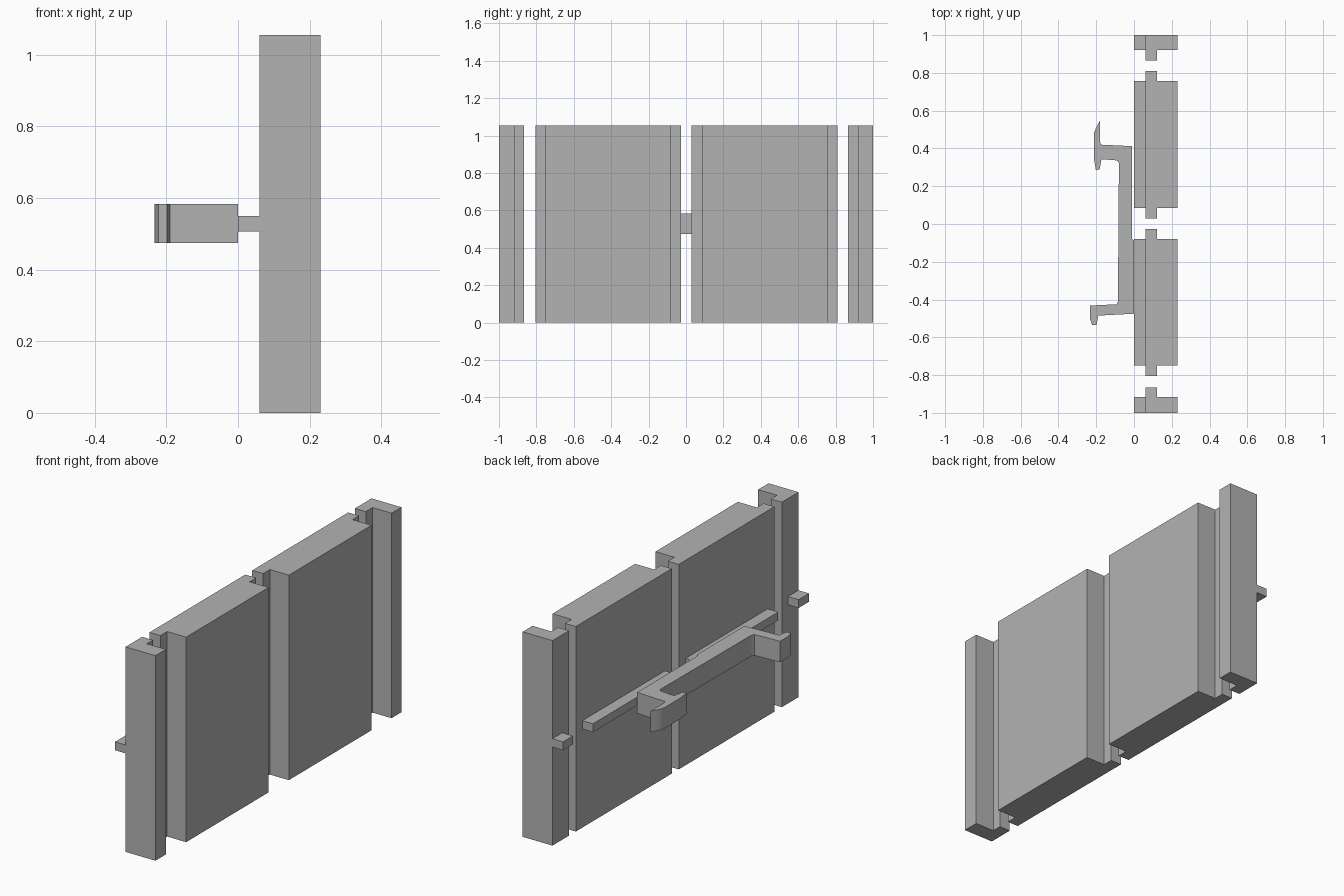
import bpy
import bmesh

cube = bpy.data.objects.get("Cube")
if cube:
    bpy.data.objects.remove(cube, do_unlink=True)

grey = bpy.data.materials.new("plain_grey")
grey.use_nodes = True
grey.diffuse_color = (0.45, 0.45, 0.45, 1)
grey.node_tree.nodes["Principled BSDF"].inputs["Base Color"].default_value = (0.45, 0.45, 0.45, 1)

HEIGHT = 1.055
BACK, TONGUE, FACE = 0.06, 0.122, 0.23


def extrude(name, outline, z0, z1):
    """Raise a flat outline into a solid."""
    bm = bmesh.new()
    base = bm.faces.new([bm.verts.new((x, y, z0)) for x, y in outline])
    top = bmesh.ops.extrude_face_region(bm, geom=[base])["geom"]
    verts = [v for v in top if isinstance(v, bmesh.types.BMVert)]
    bmesh.ops.translate(bm, verts=verts, vec=(0, 0, z1 - z0))
    bmesh.ops.recalc_face_normals(bm, faces=bm.faces)
    mesh = bpy.data.meshes.new(name)
    bm.to_mesh(mesh)
    bm.free()
    mesh.materials.append(grey)
    obj = bpy.data.objects.new(name, mesh)
    bpy.context.collection.objects.link(obj)
    return obj


def slab(name, low, high, tongue_low, tongue_high):
    """Board with thin tongues along its edges and a rail on its back."""
    extrude(name, [(BACK, tongue_low), (TONGUE, tongue_low), (TONGUE, low), (FACE, low),
                   (FACE, high), (TONGUE, high), (TONGUE, tongue_high), (BACK, tongue_high)]
            if tongue_low < low and tongue_high > high else
            [(BACK, tongue_low), (TONGUE, tongue_low), (TONGUE, low), (FACE, low),
             (FACE, high), (BACK, high)] if tongue_low < low else
            [(BACK, low), (FACE, low), (FACE, high), (TONGUE, high),
             (TONGUE, tongue_high), (BACK, tongue_high)], 0, HEIGHT)
    extrude(name + "_rail", [(0, low), (BACK, low), (BACK, high), (0, high)], 0.507, 0.55)


# Two wide panels and two narrow end posts
slab("front_post", -1, -0.915, -1, -0.865)
slab("front_panel", -0.75, -0.08, -0.805, -0.027)
slab("back_panel", 0.085, 0.757, 0.03, 0.81)
slab("back_post", 0.92, 1, 0.865, 1)

# Handle bar with a hooked arm at each end
handle = [(0, -0.475), (-0.19, -0.485), (-0.198, -0.535), (-0.222, -0.535),
          (-0.233, -0.5), (-0.233, -0.432), (-0.092, -0.425), (-0.085, -0.41),
          (-0.08, 0.32), (-0.085, 0.333), (-0.095, 0.337), (-0.172, 0.343),
          (-0.182, 0.29), (-0.202, 0.285), (-0.211, 0.34), (-0.211, 0.485),
          (-0.203, 0.505), (-0.193, 0.525), (-0.18, 0.547), (-0.18, 0.44),
          (-0.175, 0.42), (-0.01, 0.412), (-0.01, -0.08), (0, -0.09)]
bar = extrude("handle", handle, 0.475, 0.583)
bpy.context.view_layer.objects.active = bar
bar.select_set(True)
bpy.ops.object.shade_smooth_by_angle(angle=0.6)
